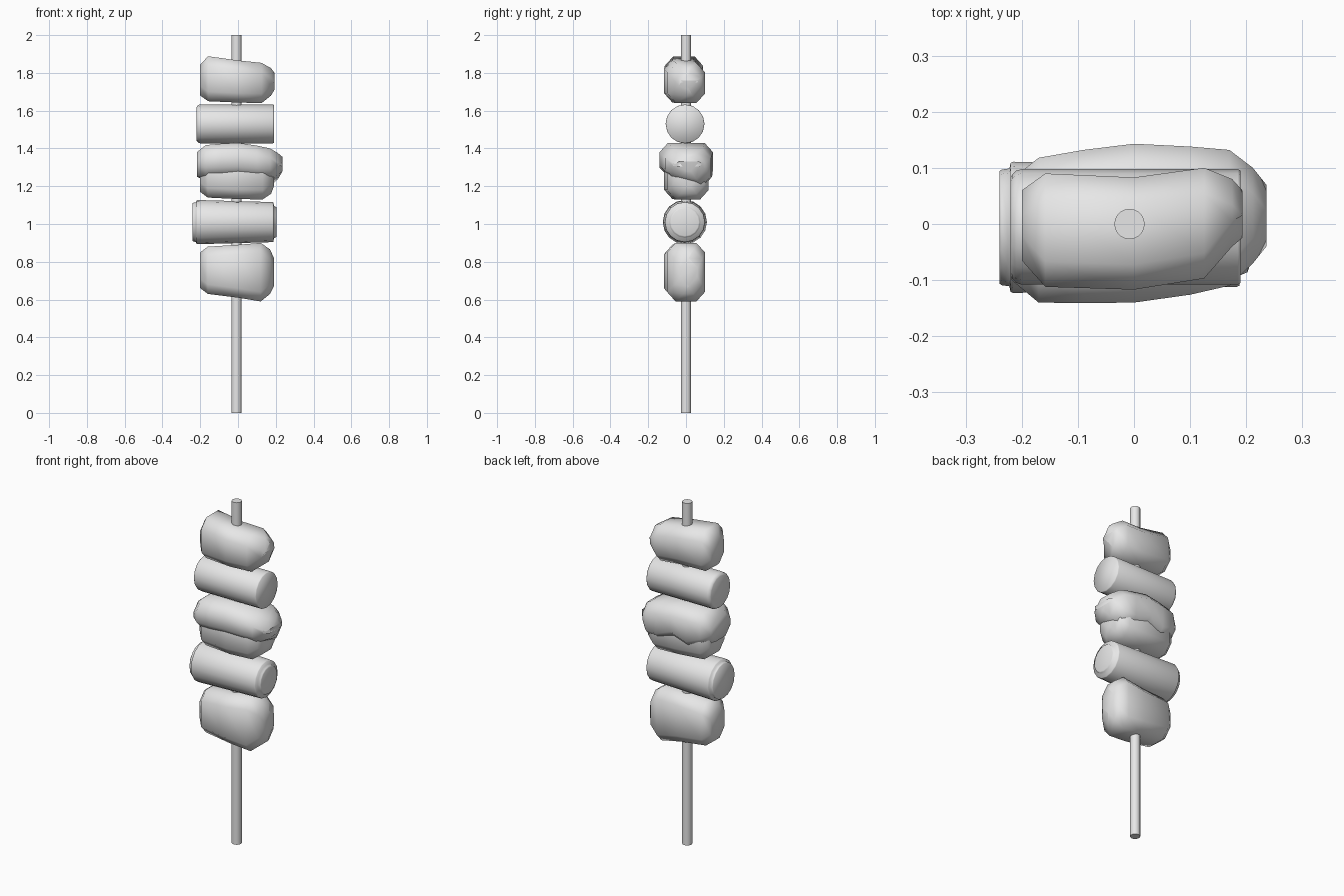
import bpy
import bmesh
from math import cos, sin, pi, radians

cube = bpy.data.objects.get("Cube")
if cube:
    bpy.data.objects.remove(cube, do_unlink=True)

GREY = (0.8, 0.8, 0.8, 1.0)
grey = bpy.data.materials.new("plain grey")
grey.use_nodes = True
grey.diffuse_color = GREY
grey.node_tree.nodes["Principled BSDF"].inputs["Base Color"].default_value = GREY


def loft(name, rings, location=(0, 0, 0), sharp=180):
    """Skin a row of equal-sized point rings, cap both ends and smooth it."""
    bm = bmesh.new()
    loops = [[bm.verts.new(point) for point in ring] for ring in rings]
    for a, b in zip(loops, loops[1:]):
        for i in range(len(a)):
            j = (i + 1) % len(a)
            bm.faces.new((a[i], a[j], b[j], b[i]))
    bm.faces.new(loops[0])
    bm.faces.new(loops[-1])
    bmesh.ops.recalc_face_normals(bm, faces=bm.faces)
    mesh = bpy.data.meshes.new(name)
    bm.to_mesh(mesh)
    bm.free()
    mesh.materials.append(grey)
    obj = bpy.data.objects.new(name, mesh)
    obj.location = location
    bpy.context.collection.objects.link(obj)
    bpy.ops.object.select_all(action="DESELECT")
    obj.select_set(True)
    bpy.context.view_layer.objects.active = obj
    bpy.ops.object.shade_smooth_by_angle(angle=radians(sharp))
    return obj


def circle_x(x, r, sides=16):
    turns = [2 * pi * i / sides for i in range(sides)]
    return [(x, r * cos(t), r * sin(t)) for t in turns]


def chamfered(x, front, back, low, high, droop=0, cy=0.045, cz=0.05):
    """Chamfered rectangle across x; droop pulls its rear lower edge down."""
    return [
        (x, front + cy, low), (x, back - cy, low - droop),
        (x, back, low + cz - droop), (x, back, high - cz),
        (x, back - cy, high), (x, front + cy, high),
        (x, front, high - cz), (x, front, low + cz),
    ]


def chunk(name, stations):
    return loft(name, [chamfered(*s) for s in stations], sharp=75)


# Skewer stick
bpy.ops.mesh.primitive_cylinder_add(vertices=20, radius=0.027, depth=2,
                                    location=(-0.008, 0, 1))
stick = bpy.context.object
stick.name = "skewer_stick"
stick.data.materials.append(grey)
bpy.ops.object.shade_smooth_by_angle(angle=radians(40))

# Bottom chunk: x, front, back, low, high
chunk("bottom_chunk", [
    (-0.2, -0.07, 0.06, 0.66, 0.85),
    (-0.16, -0.112, 0.09, 0.63, 0.88),
    (0, -0.117, 0.09, 0.61, 0.89),
    (0.12, -0.1, 0.1, 0.59, 0.9),
    (0.17, -0.06, 0.085, 0.63, 0.865),
    (0.19, -0.03, 0.06, 0.67, 0.82),
])

# Lower sausage piece with stepped ends: x, radius
lower = [(-0.24, 0.1), (-0.236, 0.103), (-0.222, 0.105), (-0.22, 0.115),
         (-0.215, 0.117), (0.183, 0.106), (0.188, 0.104), (0.19, 0.085),
         (0.202, 0.08), (0.205, 0.073)]
loft("lower_sausage", [circle_x(*p) for p in lower], (0, -0.006, 1.01))

# Middle chunk under its cover
chunk("middle_chunk", [
    (-0.2, -0.07, 0.07, 1.17, 1.35),
    (-0.16, -0.112, 0.105, 1.14, 1.38),
    (0, -0.117, 0.115, 1.132, 1.39),
    (0.13, -0.1, 0.12, 1.13, 1.38),
    (0.175, -0.07, 0.1, 1.16, 1.35),
    (0.19, -0.04, 0.07, 1.2, 1.33),
])

# Cover draped over the middle chunk, with a wavy rear hem
chunk("draped_cover", [
    (-0.218, -0.1, 0.08, 1.25, 1.38, 0),
    (-0.17, -0.14, 0.118, 1.25, 1.418, 0.02),
    (-0.09, -0.141, 0.132, 1.25, 1.425, 0.05),
    (0, -0.14, 0.143, 1.255, 1.43, 0.015),
    (0.1, -0.126, 0.138, 1.245, 1.415, 0.045),
    (0.17, -0.11, 0.132, 1.242, 1.4, 0.04),
    (0.212, -0.07, 0.1, 1.258, 1.375, 0.02),
    (0.236, -0.04, 0.07, 1.28, 1.355, 0),
])

# Upper sausage piece
upper = [(-0.22, 0.088), (-0.217, 0.093), (-0.21, 0.1), (-0.2, 0.103),
         (0.185, 0.103), (0.19, 0.1)]
loft("upper_sausage", [circle_x(*p) for p in upper], (0, -0.005, 1.53))

# Top chunk
chunk("top_chunk", [
    (-0.2, -0.065, 0.06, 1.68, 1.845),
    (-0.158, -0.112, 0.09, 1.65, 1.888),
    (0, -0.117, 0.083, 1.643, 1.866),
    (0.125, -0.097, 0.1, 1.64, 1.853),
    (0.175, -0.04, 0.08, 1.68, 1.825),
    (0.193, -0.025, 0.06, 1.71, 1.8),
])
